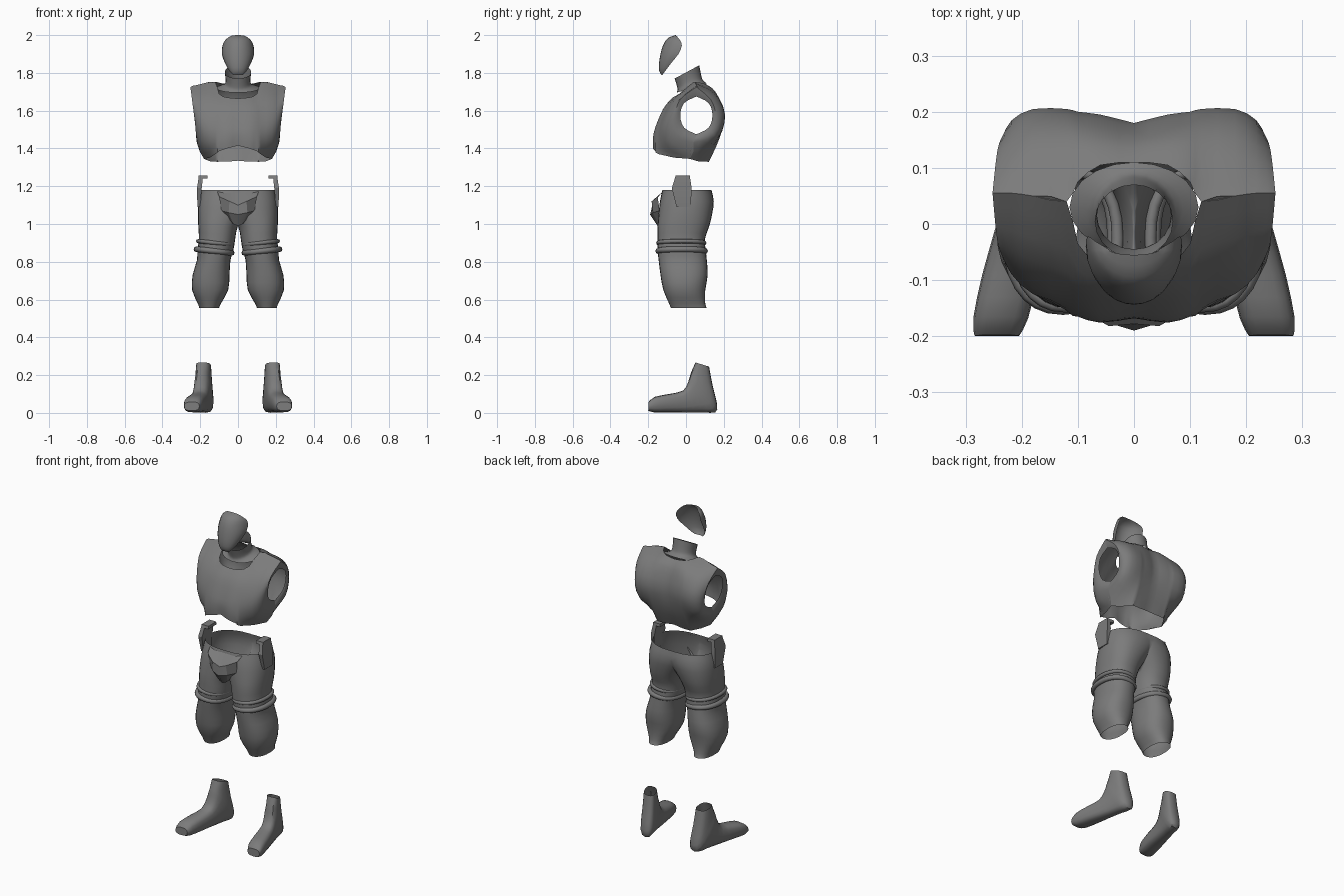
import bpy, bmesh, math
from mathutils import Vector

if "Cube" in bpy.data.objects:
    bpy.data.objects.remove(bpy.data.objects["Cube"])

grey = bpy.data.materials.new("plain grey")
grey.diffuse_color = (0.2, 0.2, 0.2, 1)
grey.use_nodes = True
grey.node_tree.nodes["Principled BSDF"].inputs["Base Color"].default_value = grey.diffuse_color


def spline(pts, k, loop=False):
    """Catmull-Rom curve through pts with k steps per span."""
    n = len(pts)
    if k == 1:
        return list(pts)
    out = []
    get = (lambda i: pts[i % n]) if loop else (lambda i: pts[max(0, min(n - 1, i))])
    for i in range(n if loop else n - 1):
        a, b, c, d = (get(i + j) for j in (-1, 0, 1, 2))
        for s in range(k):
            t = s / k
            out.append(0.5 * (2 * b + (c - a) * t + (2 * a - 5 * b + 4 * c - d) * t * t
                              + (3 * b - a - 3 * c + d) * t ** 3))
    return out if loop else out + [pts[-1]]


def loft(name, rows, ku=1, kv=1, loop_u=False, loop_v=False, cap=(), mirror=True, cut=False, angle=40):
    """Skin a grid of points; u runs along a row, v from row to row."""
    rows = [spline([Vector(p) for p in r], ku, loop_u) for r in rows]
    cols = [spline(c, kv, loop_v) for c in zip(*rows)]
    rows = list(zip(*cols))
    bm = bmesh.new()
    g = [[bm.verts.new(p) for p in r] for r in rows]
    nu, nv = len(g[0]), len(g)
    for v in range(nv if loop_v else nv - 1):
        for u in range(nu if loop_u else nu - 1):
            a, b = g[v], g[(v + 1) % nv]
            w = (u + 1) % nu
            bm.faces.new((a[u], a[w], b[w], b[u]))
    for i in cap:
        bm.faces.new(g[i])
    bmesh.ops.remove_doubles(bm, verts=bm.verts, dist=0.0005)
    if cut:  # keep the right half only, ready for mirroring
        bmesh.ops.bisect_plane(bm, geom=bm.verts[:] + bm.edges[:] + bm.faces[:],
                               plane_co=(0, 0, 0), plane_no=(1, 0, 0), clear_inner=True)
    bmesh.ops.recalc_face_normals(bm, faces=bm.faces)
    me = bpy.data.meshes.new(name)
    bm.to_mesh(me)
    bm.free()
    me.materials.append(grey)
    ob = bpy.data.objects.new(name, me)
    bpy.context.collection.objects.link(ob)
    bpy.ops.object.select_all(action='DESELECT')
    ob.select_set(True)
    bpy.context.view_layer.objects.active = ob
    bpy.ops.object.shade_smooth_by_angle(angle=math.radians(angle))
    if mirror:
        m = ob.modifiers.new("mirror", 'MIRROR')
        m.use_mirror_merge = True
        m.merge_threshold = 0.001
    return ob


def power(c, e):
    return math.copysign(abs(c) ** (2 / e), c)


def ring(cx, w, lo, hi, n=20, e=2.3):
    """Rounded loop of half width w spanning the (y, z) points lo to hi."""
    pts = []
    for i in range(n):
        a = math.tau * i / n
        s = 0.5 + 0.5 * power(math.sin(a), e)
        pts.append((cx + w * power(math.cos(a), e),
                    lo[0] + (hi[0] - lo[0]) * s, lo[1] + (hi[1] - lo[1]) * s))
    return pts


# face mask: rows from brow to chin, centre (y, z) then rim (x, y, z)
mask = [(-.055, 2.0, .045, -.045, 1.99), (-.095, 1.985, .07, -.03, 1.97),
        (-.12, 1.95, .082, -.022, 1.945), (-.135, 1.90, .086, -.04, 1.90),
        (-.143, 1.85, .068, -.08, 1.85), (-.142, 1.81, .045, -.11, 1.81),
        (-.13, 1.79, .025, -.125, 1.79)]
rows = []
for cy, cz, rx, ry, rz in mask:
    angs = [i * math.pi / 12 for i in range(7)]
    rows.append([(rx * math.sin(a), ry + (cy - ry) * math.cos(a),
                  rz + (cz - rz) * math.cos(a)) for a in angs])
loft("face_mask", rows, kv=2)

# neck: open tube flaring into the collar
loft("neck", [ring(0, .07, (-.06, 1.77), (.07, 1.84), e=2),
              ring(0, .066, (-.048, 1.73), (.08, 1.79), e=2),
              ring(0, .075, (-.045, 1.71), (.09, 1.76), e=2),
              ring(0, .115, (-.05, 1.695), (.11, 1.745), e=2)],
     kv=3, loop_u=True, mirror=False)

# torso: profiles from the centre line out to the arm opening
xs = [0, .06, .10, .12, .18, .218]
front = [[(-.165, 1.415), (-.168, 1.46), (-.16, 1.51), (-.12, 1.61), (-.075, 1.665)],
         [(-.175, 1.40), (-.175, 1.45), (-.163, 1.51), (-.12, 1.61), (-.07, 1.67)],
         [(-.16, 1.385), (-.165, 1.44), (-.15, 1.52), (-.105, 1.62), (-.035, 1.69)],
         [(-.145, 1.37), (-.155, 1.43), (-.142, 1.52), (-.085, 1.64), (.04, 1.752)],
         [(.02, 1.345), (-.09, 1.40), (-.125, 1.51), (-.065, 1.65), (.05, 1.745)],
         [(.04, 1.43), (-.06, 1.46), (-.09, 1.55), (-.045, 1.65), (.055, 1.735)],
         [(.05, 1.455), (-.035, 1.50), (-.055, 1.58), (-.03, 1.66), (.055, 1.725)],
         [(.055, 1.475), (-.01, 1.51), (-.03, 1.575), (-.01, 1.64), (.055, 1.675)]]
back = [[(.11, 1.735), (.15, 1.69), (.18, 1.58), (.165, 1.45), (.115, 1.335)],
        [(.105, 1.74), (.155, 1.70), (.195, 1.58), (.17, 1.45), (.12, 1.33)],
        [(.075, 1.748), (.155, 1.70), (.20, 1.58), (.175, 1.45), (.12, 1.33)],
        [(.04, 1.752), (.15, 1.70), (.205, 1.58), (.175, 1.45), (.11, 1.33)],
        [(.05, 1.745), (.15, 1.69), (.205, 1.58), (.165, 1.45), (.02, 1.345)],
        [(.055, 1.735), (.14, 1.68), (.185, 1.58), (.15, 1.47), (.04, 1.43)],
        [(.055, 1.725), (.13, 1.66), (.155, 1.58), (.13, 1.50), (.05, 1.455)],
        [(.055, 1.675), (.12, 1.64), (.14, 1.575), (.12, 1.51), (.055, 1.475)]]


def column(i, prof):
    if i < len(xs):
        return [(xs[i], y, z) for y, z in prof]
    inset = .008 * (i - len(xs))
    return [(.217 - inset + (z - 1.455) * .13, y, z) for y, z in prof]


for name, panel in (("chest", front), ("upper_back", back)):
    loft(name, [column(i, p) for i, p in enumerate(panel)], ku=3, kv=2)

# trousers: z, inner x, outer x, front y, back y
legs = [(.555, .10, .205, -.08, .11), (.58, .09, .213, -.09, .102), (.65, .052, .243, -.12, .102),
        (.73, .045, .24, -.135, .115), (.81, .04, .217, -.145, .11), (.86, .025, .215, -.15, .105),
        (.92, .015, .207, -.15, .10), (.985, .002, .21, -.15, .122), (1.05, -.04, .212, -.145, .138),
        (1.12, -.10, .208, -.138, .147), (1.18, -.16, .195, -.125, .135)]
loft("trousers", [ring((a + b) / 2, (b - a) / 2, (f, z), (r, z), 28)
                  for z, a, b, f, r in legs], kv=2, loop_u=True, cut=True)

# two rolled bands around each thigh, slightly higher on the outside
for name, zc, rad, a, b, f, r in (("upper_thigh_band", .90, .011, .018, .222, -.158, .108),
                                  ("lower_thigh_band", .857, .015, .018, .235, -.162, .116)):
    cx, cy = (a + b) / 2, (f + r) / 2
    rows = []
    for x, y, z in ring(cx, (b - a) / 2 - rad, (f + rad, zc), (r - rad, zc), 28):
        d = Vector((x - cx, y - cy, 0)).normalized()
        base = Vector((x, y, z + (x - cx) * .1))
        rows.append([base + d * rad * math.cos(t) + Vector((0, 0, rad * math.sin(t)))
                     for t in (math.tau * i / 8 for i in range(8))])
    loft(name, rows, loop_u=True, loop_v=True, angle=60)

# folded front flap
loft("front_flap", [[(0, -.13, 1.165), (.06, -.125, 1.165), (.11, -.115, 1.172)],
                    [(0, -.178, 1.10), (.045, -.182, 1.12), (.10, -.15, 1.145)],
                    [(0, -.19, 1.05), (.05, -.175, 1.06), (.088, -.14, 1.07)],
                    [(0, -.15, .99), (.025, -.145, 1.0), (.05, -.13, 1.03)]], angle=30)


def slab(z, x0, x1, y0, y1):
    return [(x0, y0, z), (x1, y0, z), (x1, y1, z), (x0, y1, z)]


# hip tabs: an upright plate with a flange folded inwards
loft("hip_tab", [slab(1.255, .185, .207, -.055, .02), slab(1.19, .192, .217, -.075, .03),
                 slab(1.09, .20, .215, -.05, .025)], loop_u=True, cap=(0, -1), angle=20)
loft("hip_tab_flange", [slab(1.258, .162, .208, -.055, .02), slab(1.24, .162, .208, -.058, .022)],
     loop_u=True, cap=(0, -1), angle=20)

# feet: sections swing from the toe up to the ankle; sole point, top point, half width
foot = [(-.2, .012, -.198, .058, .04), (-.17, .003, -.165, .085, .049), (-.09, .003, -.09, .10, .05),
        (0, .003, -.015, .118, .045), (.09, .003, .012, .165, .044), (.155, .003, .022, .20, .046),
        (.165, .045, .03, .222, .043), (.142, .14, .038, .24, .04), (.122, .245, .05, .267, .037)]
rows = []
for y0, z0, y1, z1, w in foot:
    rows.append([(x + (.13 - y) * .22, y, z) for x, y, z in ring(.172, w, (y0, z0), (y1, z1), 16, 2.8)])
loft("foot", rows, kv=2, loop_u=True, cap=(0,))
